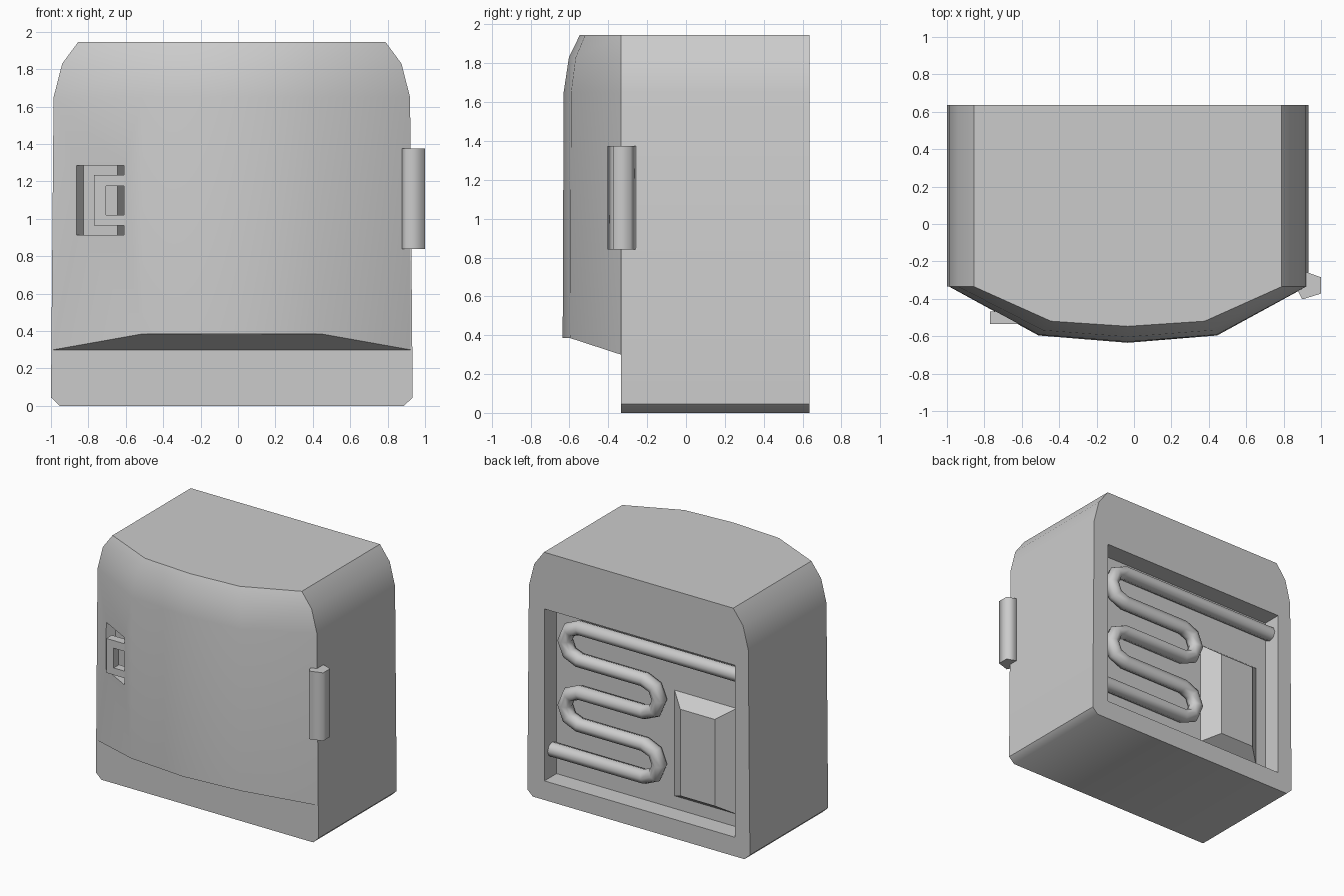
import bpy, bmesh
from math import pi, sin, cos, radians
from mathutils import Vector

cube = bpy.data.objects.get("Cube")
if cube:
    bpy.data.objects.remove(cube, do_unlink=True)

grey = bpy.data.materials.new("light_grey")
grey.use_nodes = True
colour = (0.6, 0.6, 0.6, 1)
grey.diffuse_color = colour
grey.node_tree.nodes["Principled BSDF"].inputs["Base Color"].default_value = colour

CX = -0.033      # centre of the cabinet
SEAM = -0.335    # plane where door meets cabinet
BACK = 0.635
FLOOR = 0.485    # floor of the rear recess


def activate(ob):
    bpy.ops.object.select_all(action='DESELECT')
    ob.select_set(True)
    bpy.context.view_layer.objects.active = ob


def smooth(ob, angle):
    activate(ob)
    bpy.ops.object.shade_smooth_by_angle(angle=radians(angle))


def loft(name, rings, angle=None):
    """Closed solid through a list of equal-length rings of points."""
    bm = bmesh.new()
    loops = [[bm.verts.new(p) for p in ring] for ring in rings]
    n = len(loops[0])
    for low, high in zip(loops, loops[1:]):
        for i in range(n):
            j = (i + 1) % n
            bm.faces.new((low[i], low[j], high[j], high[i]))
    bm.faces.new(loops[0])
    bm.faces.new(loops[-1])
    bmesh.ops.recalc_face_normals(bm, faces=bm.faces)
    me = bpy.data.meshes.new(name)
    bm.to_mesh(me)
    bm.free()
    me.materials.append(grey)
    ob = bpy.data.objects.new(name, me)
    bpy.context.collection.objects.link(ob)
    if angle:
        smooth(ob, angle)
    return ob


def along_y(pts, y):
    return [(x, y, z) for x, z in pts]


def along_z(pts, z):
    return [(x, y, z) for x, y in pts]


def rect(x0, x1, z0, z1):
    return [(x0, z0), (x1, z0), (x1, z1), (x0, z1)]


def cut(ob, cutter):
    mod = ob.modifiers.new("cut", 'BOOLEAN')
    mod.operation = 'DIFFERENCE'
    mod.solver = 'EXACT'
    mod.object = cutter
    activate(ob)
    bpy.ops.object.modifier_apply(modifier=mod.name)
    bpy.data.objects.remove(cutter, do_unlink=True)


# Cabinet: mirrored outline extruded front to back, with a rear recess
half = [(0.92, 0), (0.967, 0.045), (0.953, 1.65), (0.907, 1.83), (0.822, 1.945)]
outline = [(CX + x, z) for x, z in half] + [(CX - x, z) for x, z in reversed(half)]
cabinet = loft("cabinet", [along_y(outline, SEAM), along_y(outline, BACK)])
opening = rect(-0.87, 0.785, 0.15, 1.5)
cut(cabinet, loft("recess_cutter", [along_y(opening, FLOOR), along_y(opening, 0.8)]))
smooth(cabinet, 45)

# Door: bowed plan, tapering towards the top, with a sloped underside
plan = [(-1, 0), (-0.5, 0.87), (0, 1), (0.5, 0.87), (1, 0)]
levels = [(0.385, 0.955, 0.3), (1.65, 0.952, 0.295),
          (1.83, 0.906, 0.268), (1.945, 0.822, 0.212)]
rings = [[(CX + x * w, SEAM - y * d, z) for x, y in plan] for z, w, d in levels]
for i in (0, -1):
    x, y, z = rings[0][i]
    rings[0][i] = (x, y, 0.3)
door = loft("door", rings)

# Finger recess in the door
pocket = [(-0.865, -0.7), (-0.865, -0.402), (-0.825, -0.342), (-0.645, -0.44),
          (-0.61, -0.38), (-0.61, -0.7)]
cut(door, loft("pocket_cutter", [along_z(pocket, 0.915), along_z(pocket, 1.285)]))
smooth(door, 42)

# C-shaped door handle bridging the finger recess
c_shape = [(-0.605, 0.965), (-0.77, 0.965), (-0.77, 1.235), (-0.605, 1.235),
           (-0.605, 1.175), (-0.705, 1.175), (-0.705, 1.02), (-0.605, 1.02)]
loft("door_handle", [along_y(c_shape, -0.535), along_y(c_shape, -0.468)])

# Hinge barrel
barrel = [(0.872, -0.35), (0.9, -0.403), (1.0, -0.372), (1.0, -0.285), (0.925, -0.258)]
loft("hinge", [along_z(barrel, 0.84), along_z(barrel, 1.375)], 80)

# Compressor cover: raised block with sloping sides
loft("compressor_cover", [along_y(rect(-0.78, -0.24, 0.25, 1.08), FLOOR),
                          along_y(rect(-0.66, -0.36, 0.32, 1.0), FLOOR + 0.1)])

# Condenser coil: serpentine tube from one recess wall to the other
TOP, STEP, ROWS = 1.38, 0.254, 5
path = [(-0.87, TOP)]
for row in range(ROWS - 1):
    side = 1 if row % 2 == 0 else -1
    bend_x = 0.545 if side > 0 else -0.02
    mid_z = TOP - STEP * (row + 0.5)
    for k in range(5):
        a = pi / 2 - pi * k / 4
        path.append((bend_x + side * cos(a) * STEP / 2, mid_z + sin(a) * STEP / 2))
path.append((0.785, TOP - STEP * (ROWS - 1)))

curve = bpy.data.curves.new("condenser_coil", 'CURVE')
curve.dimensions = '3D'
curve.bevel_depth = 0.056
curve.bevel_resolution = 2
curve.use_fill_caps = True
spline = curve.splines.new('POLY')
spline.points.add(len(path) - 1)
for point, (x, z) in zip(spline.points, path):
    point.co = Vector((x, FLOOR + 0.055, z, 1))
curve.materials.append(grey)
coil = bpy.data.objects.new("condenser_coil", curve)
bpy.context.collection.objects.link(coil)
activate(coil)
bpy.ops.object.convert(target='MESH')
smooth(bpy.context.view_layer.objects.active, 50)
